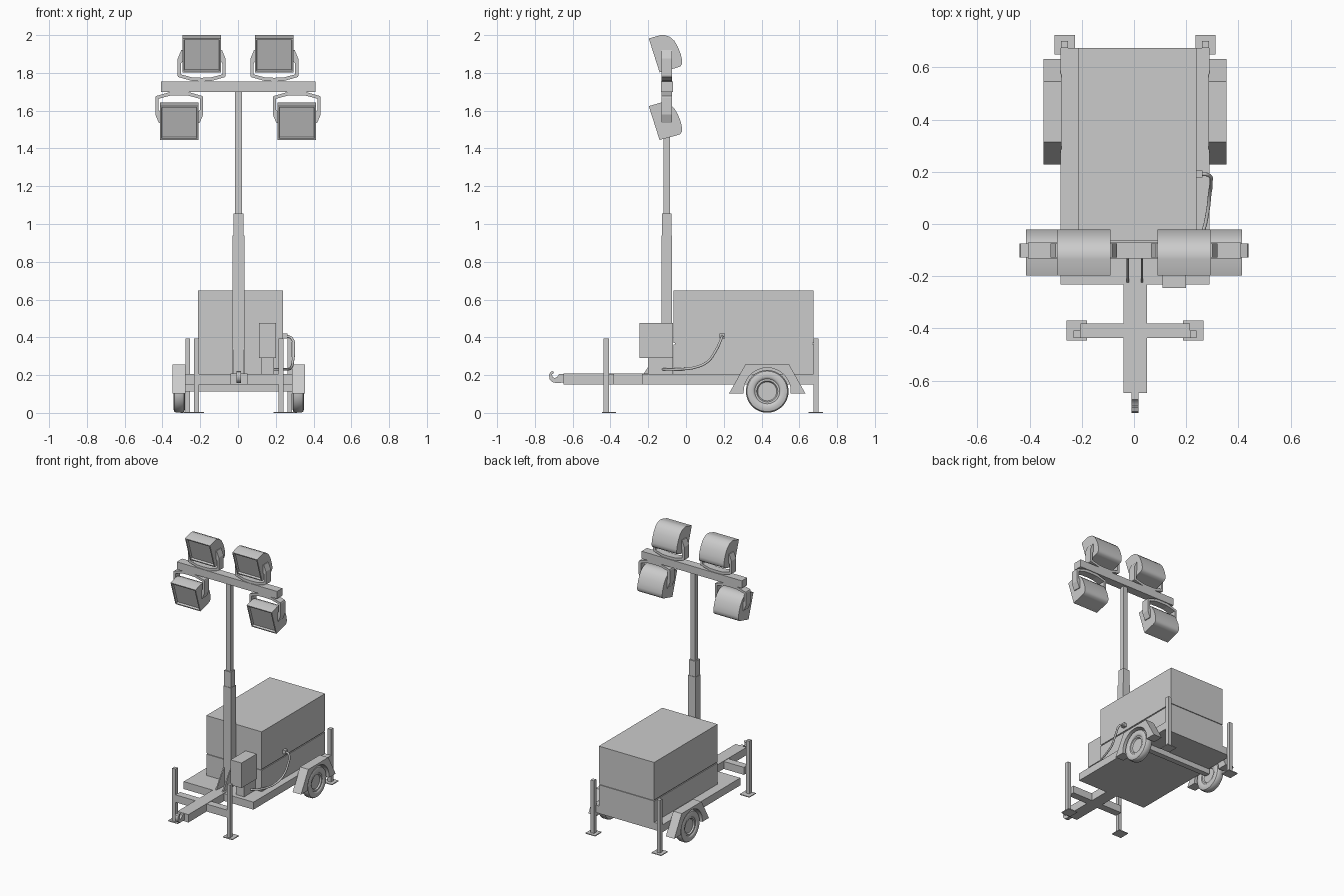
import bpy, bmesh, math

if "Cube" in bpy.data.objects:
    bpy.data.objects.remove(bpy.data.objects["Cube"])

C = 0.004  # chassis centre line in x


def finish(name, bm, smooth=False):
    bmesh.ops.recalc_face_normals(bm, faces=bm.faces)
    me = bpy.data.meshes.new(name)
    bm.to_mesh(me)
    bm.free()
    ob = bpy.data.objects.new(name, me)
    bpy.context.collection.objects.link(ob)
    if smooth:
        bpy.ops.object.select_all(action='DESELECT')
        bpy.context.view_layer.objects.active = ob
        ob.select_set(True)
        bpy.ops.object.shade_smooth_by_angle(angle=math.radians(38))
    return ob


def box(name, x0, x1, y0, y1, z0, z1):
    bm = bmesh.new()
    bmesh.ops.create_cube(bm, size=1)
    for v in bm.verts:
        v.co.x = x0 if v.co.x < 0 else x1
        v.co.y = y0 if v.co.y < 0 else y1
        v.co.z = z0 if v.co.z < 0 else z1
    return finish(name, bm)


def prism(pts, a, b, axis='x'):
    """Extrude a closed profile from a to b: (y, z) along x or (x, z) along y."""
    bm = bmesh.new()

    def co(p, t):
        return (t, p[0], p[1]) if axis == 'x' else (p[0], t, p[1])
    A = [bm.verts.new(co(p, a)) for p in pts]
    B = [bm.verts.new(co(p, b)) for p in pts]
    sides = [bm.faces.new((A[i - 1], A[i], B[i], B[i - 1])) for i in range(len(pts))]
    bm.faces.new(A)
    bm.faces.new(B)
    bmesh.ops.recalc_face_normals(bm, faces=bm.faces)
    return bm, sides


# Chassis, axle and tow bar
box("bed", C - 0.285, C + 0.285, -0.232, 0.675, 0.15, 0.205)
box("axle", C - 0.29, C + 0.29, 0.41, 0.45, 0.112, 0.152)
box("tow_bar", C - 0.045, C + 0.045, -0.648, -0.2, 0.15, 0.208)
box("outrigger_bar", C - 0.21, C + 0.21, -0.436, -0.382, 0.15, 0.205)
hook = [(-0.64, 0.205), (-0.672, 0.205), (-0.682, 0.19), (-0.695, 0.184), (-0.707, 0.19),
        (-0.709, 0.204), (-0.699, 0.212), (-0.704, 0.222), (-0.718, 0.216), (-0.725, 0.2),
        (-0.722, 0.178), (-0.708, 0.163), (-0.69, 0.159), (-0.64, 0.16)]
bm, _ = prism(hook, C - 0.013, C + 0.013)
finish("tow_hook", bm, True)

# Generator housing in two halves with a recessed seam
box("housing_lower", -0.213, 0.239, -0.065, 0.675, 0.205, 0.362)
box("housing_seam", -0.207, 0.233, -0.059, 0.669, 0.35, 0.38)
box("housing_upper", -0.213, 0.239, -0.065, 0.675, 0.37, 0.647)

# Stabiliser legs with foot plates
for tag, lx, ly, py in (("front", 0.223, -0.422, -0.408), ("rear", 0.27, 0.688, 0.687)):
    for side, s in (("left", -1), ("right", 1)):
        x = C + s * lx
        box(f"{tag}_leg_{side}", x - 0.013, x + 0.013, ly - 0.014, ly + 0.014, 0.0, 0.395)
        box(f"{tag}_foot_{side}", x - 0.039, x + 0.039, py - 0.038, py + 0.038, 0.0, 0.006)

# Wheels (turned profile: offset from wheel middle, radius) and fenders
WY, WZ = 0.43, 0.114
wheel = [(0.012, 0.0), (0.012, 0.05), (0.022, 0.056), (0.022, 0.066), (0.027, 0.07),
         (0.03, 0.078), (0.03, 0.095), (0.026, 0.107), (0.016, 0.113)]
wheel = wheel + [(-a, r) for a, r in reversed(wheel)]
fender = [(0.228, 0.103), (0.314, 0.256), (0.546, 0.256), (0.632, 0.103)]
fender += [(WY + 0.125 * math.cos(a), WZ + 0.125 * math.sin(a))
           for a in [math.radians(-5 + 190 * i / 16) for i in range(17)]]
for side, s in (("left", -1), ("right", 1)):
    bm = bmesh.new()
    n = 40
    rings = []
    for off, r in wheel:
        x = C + s * 0.315 + off
        if r == 0:
            rings.append([bm.verts.new((x, WY, WZ))] * n)
        else:
            rings.append([bm.verts.new((x, WY + r * math.cos(math.tau * k / n),
                                        WZ + r * math.sin(math.tau * k / n))) for k in range(n)])
    for P, Q in zip(rings, rings[1:]):
        for k in range(n):
            quad = list(dict.fromkeys((P[k - 1], P[k], Q[k], Q[k - 1])))
            bm.faces.new(quad)
    finish(f"wheel_{side}", bm, True)
    bm, _ = prism(fender, C + s * 0.282, C + s * 0.351)
    finish(f"fender_{side}", bm, True)

# Telescopic mast with gusset plates at its foot
M = 0.003
for name, h, z0, z1 in (("mast_lower", 0.031, 0.2, 0.94), ("mast_middle", 0.027, 0.93, 1.055),
                        ("mast_upper", 0.018, 1.05, 1.705)):
    box(name, M - h, M + h, -0.102 - h * 0.93, -0.102 + h * 0.93, z0, z1)
for side, s in (("left", -1), ("right", 1)):
    bm, _ = prism([(-0.226, 0.205), (-0.12, 0.205), (-0.12, 0.34), (-0.135, 0.34)],
                  M + s * 0.023, M + s * 0.031)
    finish(f"mast_gusset_{side}", bm)

# Control box on its pedestal
box("control_pedestal", 0.123, 0.19, -0.2, -0.07, 0.2, 0.3)
box("control_box", 0.11, 0.2, -0.245, -0.07, 0.29, 0.475)

# Cable and plug
box("cable_plug", 0.235, 0.262, 0.178, 0.206, 0.394, 0.42)
cu = bpy.data.curves.new("cable", 'CURVE')
cu.dimensions = '3D'
cu.bevel_depth = 0.007
cu.bevel_resolution = 2
cu.resolution_u = 6
path = [(0.25, 0.192, 0.408), (0.284, 0.188, 0.395), (0.295, 0.158, 0.33), (0.29, 0.113, 0.27),
        (0.282, 0.045, 0.24), (0.262, -0.035, 0.231), (0.225, -0.1, 0.23), (0.18, -0.125, 0.23)]
sp = cu.splines.new('BEZIER')
sp.bezier_points.add(len(path) - 1)
for bp, p in zip(sp.bezier_points, path):
    bp.co = p
    bp.handle_left_type = bp.handle_right_type = 'AUTO'
cu.use_fill_caps = True
bpy.context.collection.objects.link(bpy.data.objects.new("cable", cu))

# Lamp crossbar
box("lamp_bar", -0.407, 0.411, -0.132, -0.07, 1.70, 1.755)

# Lamps: side profile, recessed glass, and a U bracket each
lamp = [(-0.14, 1.803), (-0.197, 1.982), (-0.135, 2.0), (-0.112, 2.0), (-0.085, 1.99),
        (-0.062, 1.97), (-0.043, 1.938), (-0.028, 1.9), (-0.021, 1.868), (-0.021, 1.848),
        (-0.03, 1.834), (-0.05, 1.827)]
half = [(0.0, 1.755), (0.05, 1.757), (0.124, 1.778), (0.127, 1.785), (0.127, 1.875), (0.108, 1.92)]
inner = [(0.101, 1.92), (0.101, 1.86), (0.11, 1.85), (0.11, 1.792), (0.05, 1.776), (0.0, 1.774)]
loop = half + inner
bracket = loop[:-1] + [(-x, z) for x, z in reversed(loop[1:-1])]
bracket = half + inner + [(-x, z) for x, z in reversed(inner[:-1])] + \
    [(-x, z) for x, z in reversed(half[1:])]
for row, cx, dz in (("upper", 0.1925, 0.0), ("lower", 0.311, -0.358)):
    for side, s in (("left", -1), ("right", 1)):
        x = s * cx
        bm, sides = prism([(y, z + dz) for y, z in lamp], x - 0.102, x + 0.102)
        glass = sides[1]
        bmesh.ops.inset_region(bm, faces=[glass], thickness=0.012)
        bmesh.ops.inset_region(bm, faces=[glass], thickness=0.004, depth=-0.014)
        finish(f"{row}_lamp_{side}", bm, True)
        # lower brackets hang mirrored under the bar
        prof = [(x + u, z if dz == 0 else 3.455 - z) for u, z in bracket]
        bm, _ = prism(prof, -0.129, -0.074, 'y')
        finish(f"{row}_lamp_bracket_{side}", bm)
